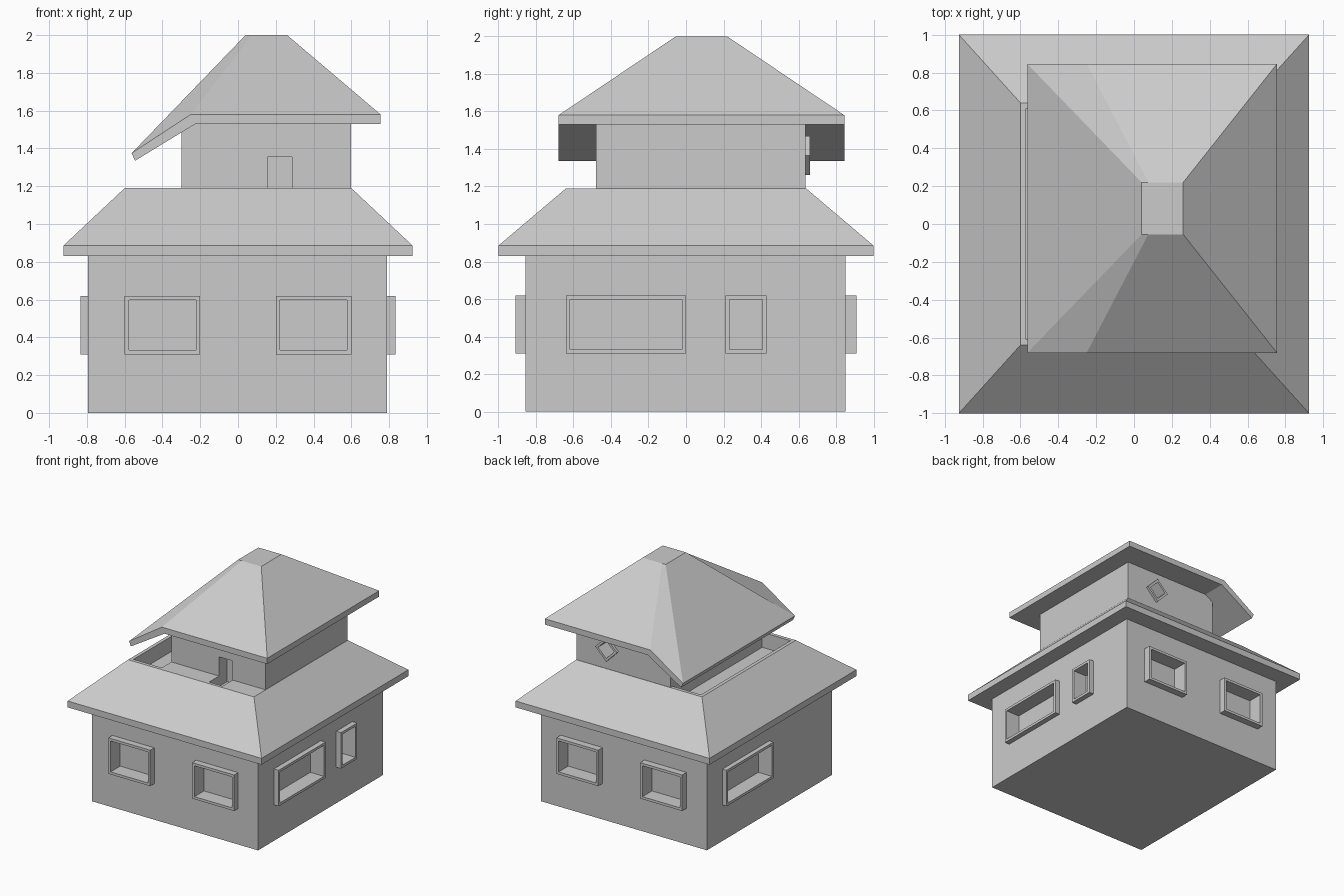
import bpy, bmesh
from mathutils import Matrix, Vector
from math import radians

if "Cube" in bpy.data.objects:
    bpy.data.objects.remove(bpy.data.objects["Cube"])


def finish(name, bm):
    bmesh.ops.recalc_face_normals(bm, faces=bm.faces)
    me = bpy.data.meshes.new(name)
    bm.to_mesh(me)
    bm.free()
    ob = bpy.data.objects.new(name, me)
    bpy.context.collection.objects.link(ob)
    return ob


def boxes(name, ranges, turn=None):
    """One object from boxes given as (x0, x1, y0, y1, z0, z1)."""
    bm = bmesh.new()
    for x0, x1, y0, y1, z0, z1 in ranges:
        m = Matrix.Translation(((x0+x1)/2, (y0+y1)/2, (z0+z1)/2))
        if turn:
            m = m @ Matrix.Rotation(turn, 4, 'Y')
        m = m @ Matrix.Diagonal((x1-x0, y1-y0, z1-z0, 1))
        bmesh.ops.create_cube(bm, size=1, matrix=m)
    return finish(name, bm)


def cut(ob, cutter):
    mod = ob.modifiers.new("cut", 'BOOLEAN')
    mod.operation = 'DIFFERENCE'
    mod.solver = 'EXACT'
    mod.object = cutter
    cutter.hide_render = True
    cutter.hide_viewport = True
    cutter.display_type = 'WIRE'


def stacked(name, rings):
    """Solid through rings of equal point count, capped at both ends."""
    bm = bmesh.new()
    vs = [[bm.verts.new(p) for p in r] for r in rings]
    n = len(vs[0])
    for a, b in zip(vs, vs[1:]):
        for i in range(n):
            j = (i+1) % n
            bm.faces.new((a[i], a[j], b[j], b[i]))
    bm.faces.new(vs[0])
    bm.faces.new(vs[-1])
    return finish(name, bm)


def rect(x0, x1, y0, y1, z):
    return [(x0, y0, z), (x1, y0, z), (x1, y1, z), (x0, y1, z)]


# Lower storey with framed, recessed windows
Z0, Z1, T, DEEP = 0.31, 0.62, 0.022, 0.13
frames, holes = [], []
for a, b in ((-0.6, -0.2), (0.2, 0.6)):
    frames += [(a, b, -0.91, -0.8, Z0, Z1), (a, b, 0.8, 0.91, Z0, Z1)]
    holes += [(a+T, b-T, -0.95, -0.91+DEEP, Z0+T, Z1-T),
              (a+T, b-T, 0.91-DEEP, 0.95, Z0+T, Z1-T)]
for a, b, s in ((-0.64, 0, 1), (0.21, 0.43, 1), (0, 0.64, -1)):
    for lst, t, u, v in ((frames, 0, 0.74, 0.835), (holes, T, 0.835-DEEP, 0.9)):
        x0, x1 = sorted((s*u, s*v))
        lst.append((x0, x1, a+t, b-t, Z0+t, Z1-t))
walls = boxes("lower_walls", [(-0.795, 0.79, -0.855, 0.85, 0, 0.84)])
window_frames = boxes("window_frames", frames)
window_cutter = boxes("window_cutter", holes)
cut(walls, window_cutter)
cut(window_frames, window_cutter)

# Lower hipped roof with a sunken terrace on the left
roof = stacked("lower_roof", [rect(-0.925, 0.925, -1, 1, 0.83),
                              rect(-0.925, 0.925, -1, 1, 0.885),
                              rect(-0.6, 0.6, -0.64, 0.64, 1.19)])
cut(roof, boxes("terrace_cutter", [(-0.57, -0.3, -0.61, 0.61, 1.06, 1.3)]))

# Upper storey with doorway and diamond window
upper = boxes("upper_walls", [(-0.3, 0.597, -0.48, 0.638, 1.05, 1.535)])
door_cutter = boxes("door_cutter", [(0.155, 0.285, -0.615, -0.37, 1.1, 1.355)])
cut(upper, door_cutter)
cut(roof, door_cutter)
S = 0.074
diamond = boxes("diamond_window_frame",
                [(0.3-S, 0.3+S, 0.58, 0.66, 1.365-S, 1.365+S)], radians(45))
S -= 0.02
diamond_cutter = boxes("diamond_cutter",
                       [(0.3-S, 0.3+S, 0.54, 0.7, 1.365-S, 1.365+S)], radians(45))
cut(diamond, diamond_cutter)
cut(upper, diamond_cutter)


# Upper roof with the left eave bent downwards
def eave(x_tip, z_tip, x_bend, z):
    f, b, r = -0.68, 0.845, 0.755
    return [(x_tip, f, z_tip), (x_bend, f, z), (r, f, z),
            (r, b, z), (x_bend, b, z), (x_tip, b, z_tip)]


top = [(0.04, -0.055, 2), (0.075, -0.055, 2), (0.26, -0.055, 2),
       (0.26, 0.22, 2), (0.075, 0.22, 2), (0.04, 0.22, 2)]
bm = bmesh.new()
rings = [eave(-0.545, 1.335, -0.225, 1.53), eave(-0.563, 1.375, -0.25, 1.58), top]
vs = [[bm.verts.new(p) for p in r] for r in rings]
for a, b in zip(vs, vs[1:]):
    for i in range(6):
        j = (i+1) % 6
        bm.faces.new((a[i], a[j], b[j], b[i]))
low = vs[0]
bm.faces.new((low[0], low[1], low[4], low[5]))
bm.faces.new((low[1], low[2], low[3], low[4]))
bm.faces.new(vs[2])
finish("upper_roof", bm)
